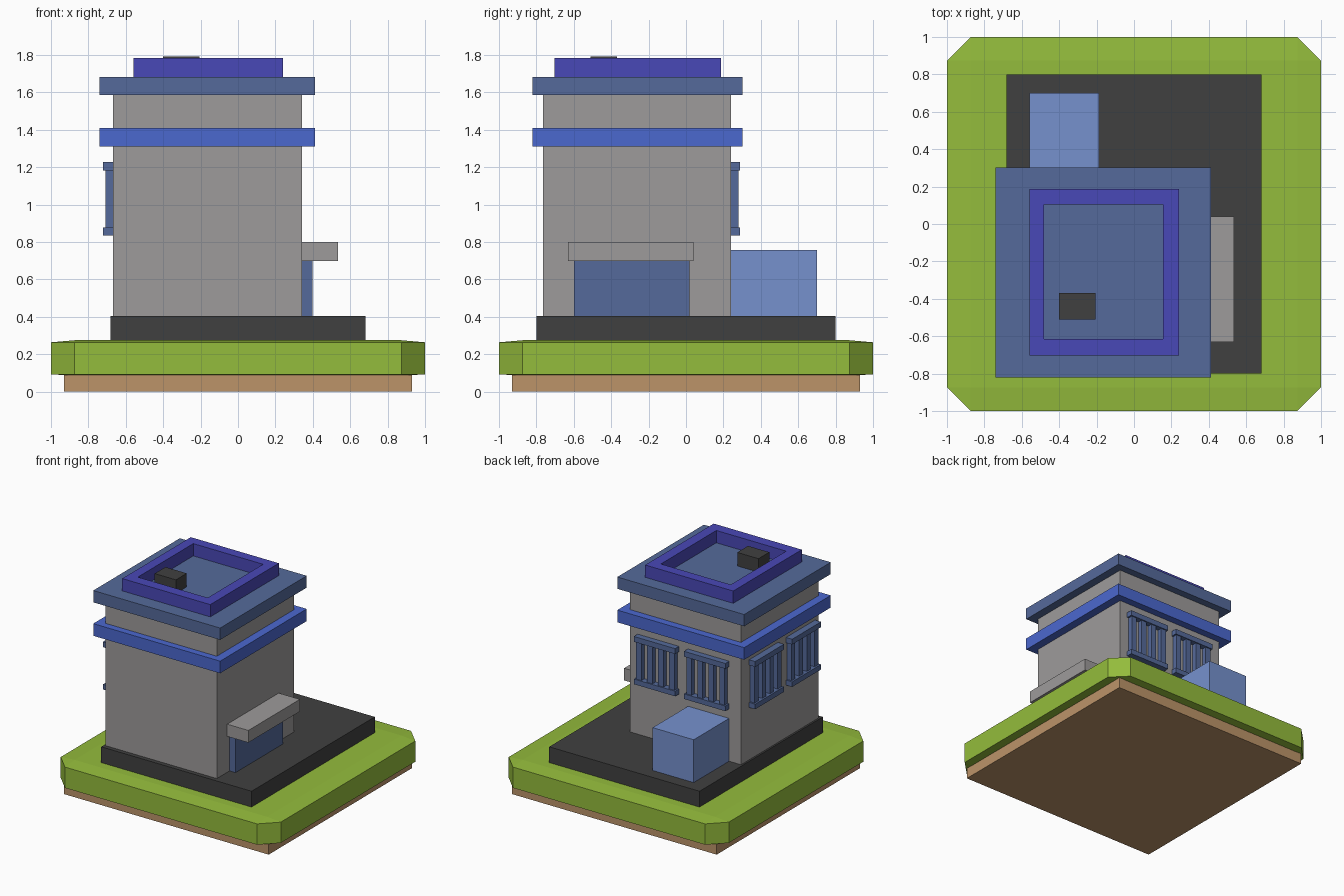
import bpy, bmesh

if "Cube" in bpy.data.objects:
    bpy.data.objects.remove(bpy.data.objects["Cube"])


def material(name, rgb):
    def lin(c):
        c /= 255
        return c / 12.92 if c <= 0.04045 else ((c + 0.055) / 1.055) ** 2.4
    m = bpy.data.materials.new(name)
    m.diffuse_color = (*[lin(c) for c in rgb], 1)
    m.use_nodes = True
    m.node_tree.nodes["Principled BSDF"].inputs["Base Color"].default_value = m.diffuse_color
    return m


SOIL = material("soil_tan", (188, 148, 105))
GRASS = material("grass_green", (148, 188, 60))
BLACK = material("charcoal", (64, 64, 64))
GREY = material("wall_grey", (157, 155, 155))
SLATE = material("slate_blue", (85, 106, 155))
BLUE = material("bright_blue", (75, 104, 207))
VIOLET = material("violet_blue", (73, 72, 183))
LIGHT = material("light_blue", (118, 145, 206))


def finish(name, bm, mat):
    bmesh.ops.recalc_face_normals(bm, faces=bm.faces)
    me = bpy.data.meshes.new(name)
    bm.to_mesh(me)
    bm.free()
    me.materials.append(mat)
    ob = bpy.data.objects.new(name, me)
    bpy.context.collection.objects.link(ob)
    return ob


def add_box(bm, x, y, z):
    vs = bmesh.ops.create_cube(bm, size=1)["verts"]
    for v in vs:
        v.co = [(a + b) / 2 + c * (b - a) for (a, b), c in zip((x, y, z), v.co)]


def box(name, mat, x, y, z):
    bm = bmesh.new()
    add_box(bm, x, y, z)
    return finish(name, bm, mat)


# Ground: soil plate, chamfered grass block with slightly raised centre, paving
box("soil", SOIL, (-0.93, 0.93), (-0.93, 0.93), (0, 0.09))
bm = bmesh.new()
for s in (-1, 1):
    for t in (-1, 1):
        for z in (0.093, 0.264):
            bm.verts.new((s, t * 0.873, z))
            bm.verts.new((s * 0.873, t, z))
        for z in (0.085, 0.275):
            bm.verts.new((s * 0.873, t * 0.873, z))
bmesh.ops.convex_hull(bm, input=bm.verts)
finish("grass", bm, GRASS)
box("paving", BLACK, (-0.683, 0.683), (-0.8, 0.8), (0.26, 0.405))

# Tower body with two overhanging bands
box("tower_wall", GREY, (-0.668, 0.343), (-0.765, 0.24), (0.4, 1.6))
box("blue_band", BLUE, (-0.74, 0.413), (-0.822, 0.302), (1.31, 1.41))
box("roof_slab", SLATE, (-0.74, 0.413), (-0.822, 0.302), (1.585, 1.682))

# Roof parapet: hollow rectangular ring
bm = bmesh.new()
loops = []
for x0, x1, y0, y1 in ((-0.56, 0.24, -0.703, 0.187), (-0.48, 0.155, -0.615, 0.105)):
    for z in (1.68, 1.783):
        loops.append([bm.verts.new((x, y, z)) for x, y in
                      ((x0, y0), (x1, y0), (x1, y1), (x0, y1))])
for a, b in ((0, 1), (1, 3), (3, 2), (2, 0)):
    for i in range(4):
        j = (i + 1) % 4
        bm.faces.new((loops[a][i], loops[a][j], loops[b][j], loops[b][i]))
finish("parapet", bm, VIOLET)
box("roof_vent", BLACK, (-0.40, -0.207), (-0.51, -0.37), (1.675, 1.793))

# Entrance and annex
box("door", SLATE, (0.33, 0.397), (-0.6, 0.02), (0.4, 0.71))
box("canopy", GREY, (0.33, 0.535), (-0.63, 0.04), (0.70, 0.80))
box("annex", LIGHT, (-0.56, -0.187), (0.23, 0.70), (0.4, 0.757))


# Barred windows: two rails and four bars, on the back (+y) and left (-x) walls
def window(name, centre, on_back):
    bm = bmesh.new()

    def part(a, b, depth, z):
        span = (centre + a, centre + b)
        if on_back:
            add_box(bm, span, (0.23, 0.24 + depth), z)
        else:
            add_box(bm, (-0.668 - depth, -0.66), span, z)

    for z in ((0.835, 0.877), (1.183, 1.227)):
        part(-0.188, 0.188, 0.055 if not on_back else 0.05, z)
    for k in (-1.5, -0.5, 0.5, 1.5):
        part(k * 0.1 - 0.024, k * 0.1 + 0.024, 0.04, (0.87, 1.19))
    finish(name, bm, SLATE)


for i, c in enumerate((0.083, -0.373)):
    window(f"back_window_{i + 1}", c, True)
for i, c in enumerate((-0.053, -0.533)):
    window(f"left_window_{i + 1}", c, False)
